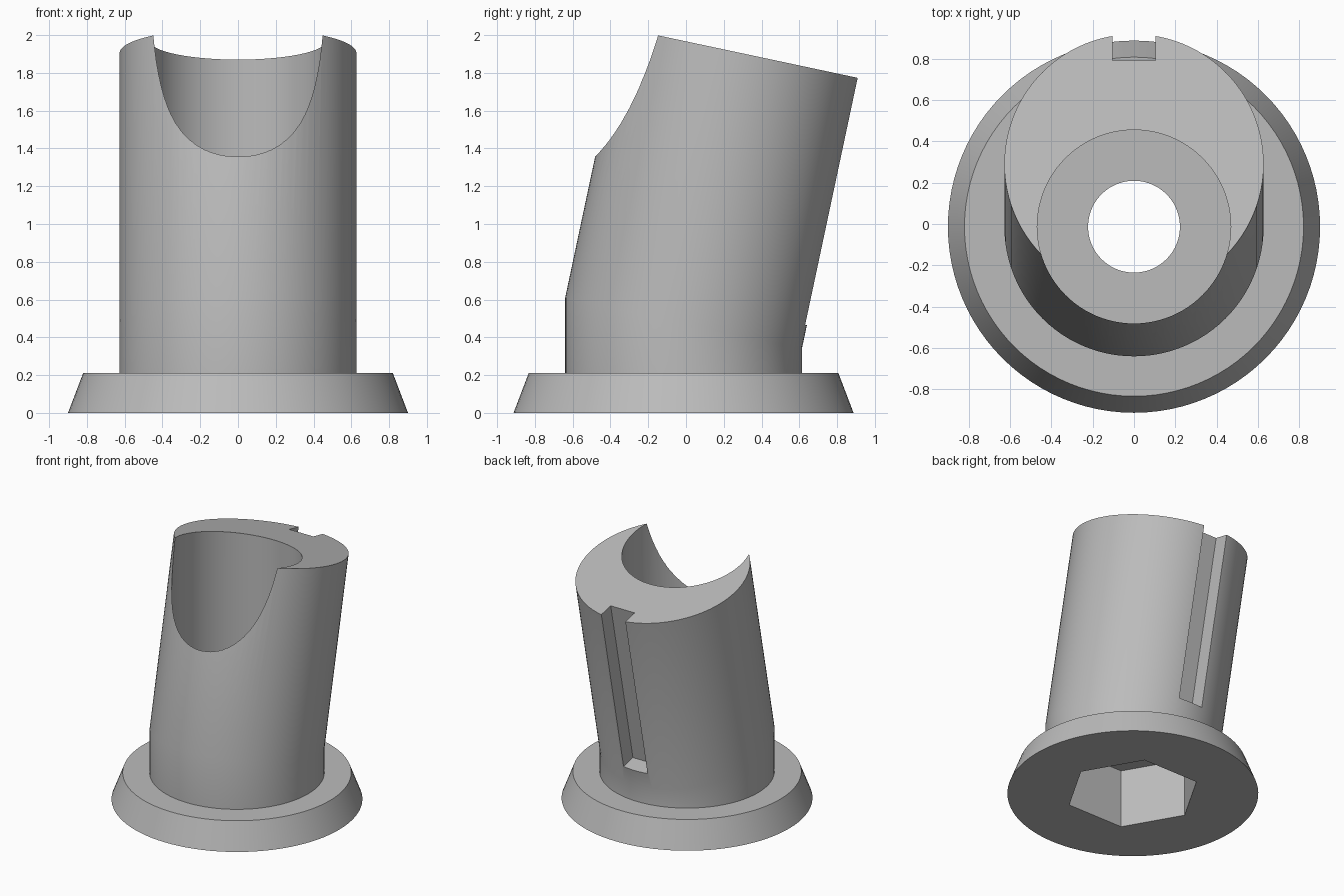
import bpy, bmesh
from math import sin, cos, tan, pi, radians
from mathutils import Matrix, Vector

cube = bpy.data.objects.get("Cube")
if cube:
    bpy.data.objects.remove(cube, do_unlink=True)

SEGMENTS = 96
TILT = radians(12)
AXIS_Y = -0.013          # centre line of the upright part
BEND_Z = 0.475           # height of the bend on the centre line
TUBE_R = 0.627
LEAN = Vector((0, sin(TILT), cos(TILT)))

grey = bpy.data.materials.new("grey")
grey.use_nodes = True
grey.diffuse_color = (0.5, 0.5, 0.5, 1)
grey.node_tree.nodes["Principled BSDF"].inputs["Base Color"].default_value = (0.5, 0.5, 0.5, 1)


def make_object(name, bm):
    bmesh.ops.recalc_face_normals(bm, faces=bm.faces)
    mesh = bpy.data.meshes.new(name)
    bm.to_mesh(mesh)
    bm.free()
    obj = bpy.data.objects.new(name, mesh)
    bpy.context.collection.objects.link(obj)
    mesh.materials.append(grey)
    return obj


def ring(radius, z, slope=0.0, shift=Vector()):
    """Circle about the upright axis, dropped onto a sloping plane, then moved."""
    points = []
    for i in range(SEGMENTS):
        a = 2 * pi * i / SEGMENTS
        x, y = radius * cos(a), radius * sin(a)
        points.append(Vector((x, y + AXIS_Y, z - y * slope)) + shift)
    return points


def loft(name, rings):
    bm = bmesh.new()
    loops = [[bm.verts.new(p) for p in r] for r in rings]
    for low, high in zip(loops, loops[1:]):
        for i in range(SEGMENTS):
            j = (i + 1) % SEGMENTS
            bm.faces.new((low[i], low[j], high[j], high[i]))
    bm.faces.new(loops[0][::-1])
    bm.faces.new(loops[-1])
    return make_object(name, bm)


def prism(name, sides, radius, z0, z1, turn=0.0):
    bm = bmesh.new()
    place = Matrix.Translation((0, AXIS_Y, (z0 + z1) / 2)) @ Matrix.Rotation(turn, 4, "Z")
    bmesh.ops.create_cone(bm, cap_ends=True, segments=sides, radius1=radius,
                          radius2=radius, depth=z1 - z0, matrix=place)
    return make_object(name, bm)


# Flared foot, upright collar and leaning tube in one skin
slope = tan(TILT)
body = loft("leaning_post", [
    ring(0.9, 0), ring(0.82, 0.21), ring(TUBE_R, 0.21),
    ring(TUBE_R, BEND_Z, slope),
    ring(TUBE_R, BEND_Z, slope, LEAN * 1.462),
])

# Straight keyway down the back, parallel to the leaning tube
bm = bmesh.new()
bmesh.ops.create_cube(bm, size=1)
size = Vector((0.21, 0.4, 1.6))
centre = Vector((0, 0.512 + size.y / 2, 0.125 + size.z / 2))
bmesh.ops.scale(bm, vec=size, verts=bm.verts)
bmesh.ops.translate(bm, vec=centre, verts=bm.verts)
bmesh.ops.transform(bm, verts=bm.verts, matrix=Matrix.Translation((0, AXIS_Y, BEND_Z))
                    @ Matrix.Rotation(-TILT, 4, "X"))
keyway = make_object("keyway_cutter", bm)

# Upright bore from the top, through hole, hexagonal pocket underneath
cutters = [
    keyway,
    prism("bore_cutter", SEGMENTS, 0.468, 0.74, 2.4),
    prism("hole_cutter", SEGMENTS, 0.222, 0.2, 1.0),
    prism("hex_pocket_cutter", 6, 0.485, -0.2, 0.462, pi / 2),
]

bpy.context.view_layer.objects.active = body
for cutter in cutters:
    cutter.hide_render = True
    mod = body.modifiers.new(cutter.name, "BOOLEAN")
    mod.operation = "DIFFERENCE"
    mod.solver = "EXACT"
    mod.object = cutter
    bpy.ops.object.modifier_apply(modifier=mod.name)
    bpy.data.objects.remove(cutter, do_unlink=True)

# Smooth the round walls, keep the cut edges sharp
bpy.ops.object.select_all(action="DESELECT")
body.select_set(True)
bpy.ops.object.shade_smooth_by_angle(angle=radians(30))
